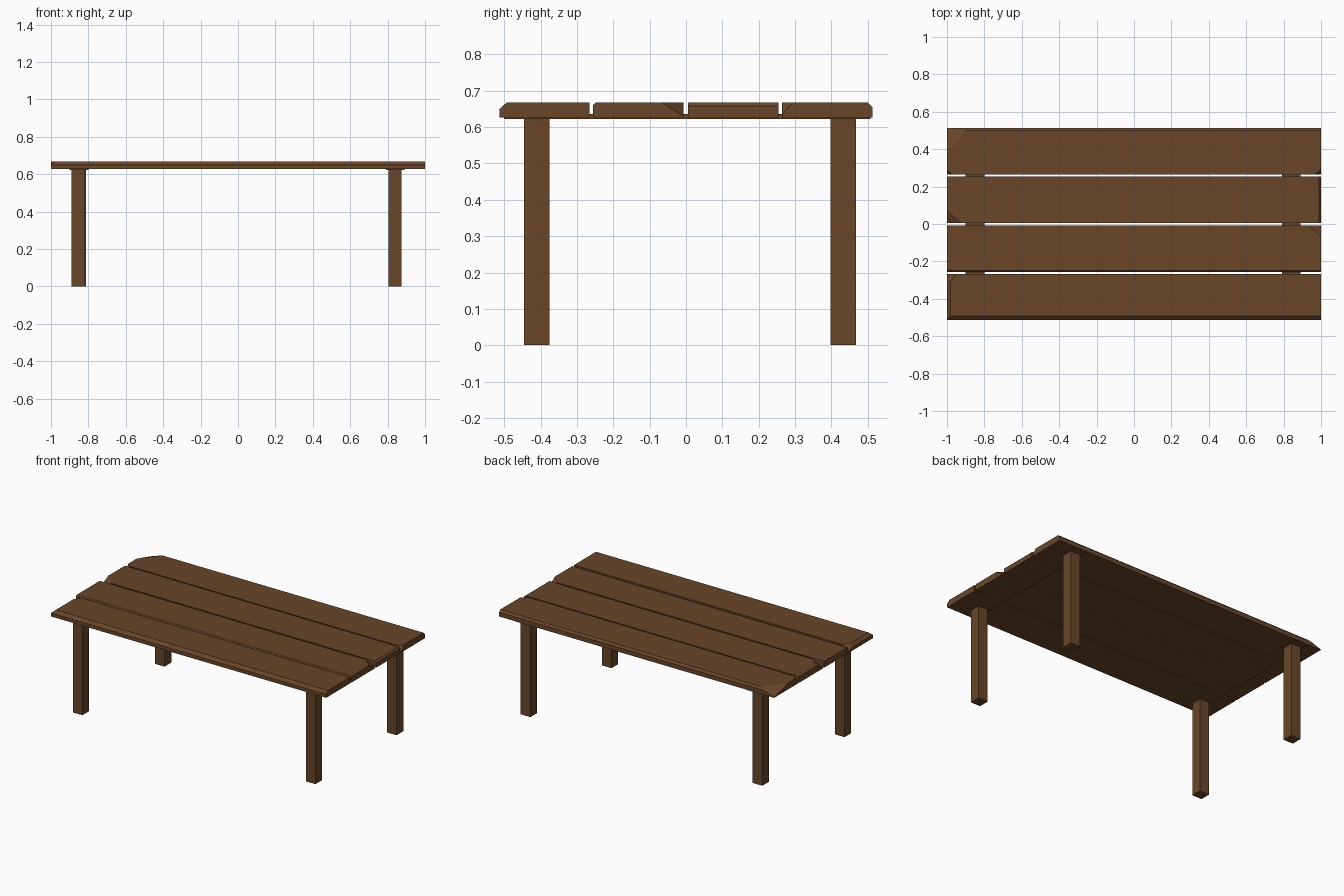
import bpy, bmesh
from mathutils import Vector

if "Cube" in bpy.data.objects:
    bpy.data.objects.remove(bpy.data.objects["Cube"])

wood = bpy.data.materials.new("dark_wood")
wood.diffuse_color = (0.14, 0.062, 0.022, 1)
wood.use_nodes = True
wood.node_tree.nodes["Principled BSDF"].inputs["Base Color"].default_value = wood.diffuse_color


def box(name, lo, hi, cuts=()):
    """Box between two corners; each cut (dx, dy, dz) slices a top corner or edge.
    The signs of dx and dy pick the side, 0 means the cut runs along that axis."""
    lo, hi = Vector(lo), Vector(hi)
    bm = bmesh.new()
    bmesh.ops.create_cube(bm, size=1)
    for v in bm.verts:
        v.co = Vector([(lo[i] + hi[i]) / 2 + v.co[i] * (hi[i] - lo[i]) for i in range(3)])
    for dx, dy, dz in cuts:
        point = Vector((hi.x if dx > 0 else lo.x, hi.y if dy > 0 else lo.y, hi.z - dz))
        normal = Vector((1 / dx if dx else 0, 1 / dy if dy else 0, 1 / dz))
        geom = bm.verts[:] + bm.edges[:] + bm.faces[:]
        bmesh.ops.bisect_plane(bm, geom=geom, plane_co=point, plane_no=normal, clear_outer=True)
        bmesh.ops.holes_fill(bm, edges=[e for e in bm.edges if e.is_boundary])
    bmesh.ops.recalc_face_normals(bm, faces=bm.faces[:])
    mesh = bpy.data.meshes.new(name)
    bm.to_mesh(mesh)
    bm.free()
    mesh.materials.append(wood)
    obj = bpy.data.objects.new(name, mesh)
    bpy.context.collection.objects.link(obj)
    return obj


# Four top planks with worn edges and corners
planks = [
    ("front_plank", -0.513, -0.266, [(0, -0.02, 0.018), (-0.02, 0, 0.018), (-0.05, 0.07, 0.03)]),
    ("middle_front_plank", -0.256, -0.007, [(0, -0.008, 0.008), (0.065, 0.06, 0.038)]),
    ("middle_back_plank", 0.005, 0.254, [(0.01, 0, 0.01), (-0.08, -0.075, 0.038)]),
    ("back_plank", 0.264, 0.513, [(0, 0.013, 0.013), (0.035, -0.03, 0.035),
                                  (-0.03, -0.027, 0.03), (-0.11, 0.14, 0.038)]),
]
for name, y0, y1, cuts in planks:
    box(name, (-1, y0, 0.627), (1, y1, 0.668), cuts)

# Thin cross battens under the planks
for side, x in (("left", -0.85), ("right", 0.84)):
    box(side + "_batten", (x - 0.05, -0.5, 0.622), (x + 0.05, 0.507, 0.636))

# Square legs, slightly unevenly placed
for name, x, y in (("front_left_leg", -0.855, -0.41), ("front_right_leg", 0.84, -0.41),
                   ("back_left_leg", -0.847, 0.432), ("back_right_leg", 0.84, 0.432)):
    box(name, (x - 0.035, y - 0.035, 0), (x + 0.035, y + 0.035, 0.625))
